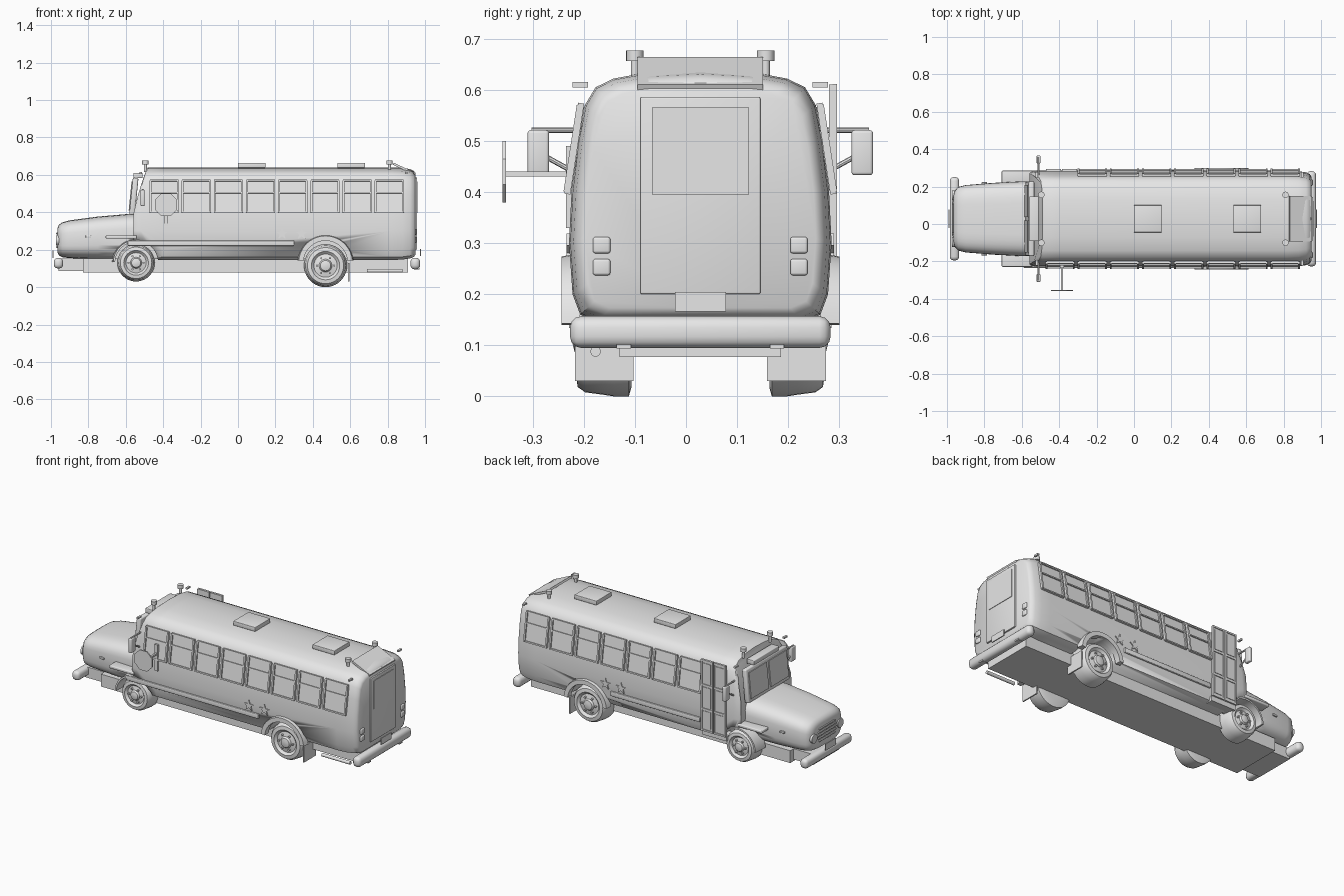
import bpy, bmesh, math
from mathutils import Vector, Matrix

cube = bpy.data.objects.get("Cube")
if cube:
    bpy.data.objects.remove(cube, do_unlink=True)

grey = bpy.data.materials.new("plain_grey")
grey.use_nodes = True
grey.diffuse_color = (0.8, 0.8, 0.8, 1)
grey.node_tree.nodes["Principled BSDF"].inputs["Base Color"].default_value = (0.8, 0.8, 0.8, 1)

CENTRE = 0.028  # sideways offset of the bus centre line


def finish(name, bm, smooth=35):
    bmesh.ops.recalc_face_normals(bm, faces=bm.faces)
    bmesh.ops.translate(bm, verts=bm.verts, vec=(0, CENTRE, 0))
    me = bpy.data.meshes.new(name)
    bm.to_mesh(me)
    bm.free()
    me.materials.append(grey)
    me.shade_smooth()
    me.set_sharp_from_angle(angle=math.radians(smooth))
    ob = bpy.data.objects.new(name, me)
    bpy.context.scene.collection.objects.link(ob)
    return ob


def box(name, at, size, rot=(0, 0, 0), bevel=0.0):
    bm = bmesh.new()
    bmesh.ops.create_cube(bm, size=1)
    bmesh.ops.scale(bm, vec=size, verts=bm.verts)
    if bevel:
        bmesh.ops.bevel(bm, geom=bm.edges[:], offset=bevel, segments=3, profile=0.5, affect='EDGES')
    for angle, axis in zip(rot, "XYZ"):
        bmesh.ops.rotate(bm, verts=bm.verts, matrix=Matrix.Rotation(angle, 3, axis))
    bmesh.ops.translate(bm, verts=bm.verts, vec=at)
    return finish(name, bm)


def rod(name, a, b, r, sides=16):
    a, b = Vector(a), Vector(b)
    bm = bmesh.new()
    bmesh.ops.create_cone(bm, cap_ends=True, segments=sides, radius1=r, radius2=r, depth=(b - a).length)
    turn = (b - a).to_track_quat('Z', 'Y').to_matrix()
    bmesh.ops.rotate(bm, verts=bm.verts, matrix=turn)
    bmesh.ops.translate(bm, verts=bm.verts, vec=(a + b) / 2)
    return finish(name, bm)


def loft(name, rings, closed=False, smooth=35):
    """Skin a list of equal rings; cap the ends, or join them when closed."""
    bm = bmesh.new()
    vs = [[bm.verts.new(p) for p in ring] for ring in rings]
    n = len(vs[0])
    for a, b in zip(vs, vs[1:] + ([vs[0]] if closed else [])):
        for i in range(n):
            j = (i + 1) % n
            bm.faces.new((a[i], a[j], b[j], b[i]))
    if not closed:
        bm.faces.new(vs[0])
        bm.faces.new(vs[-1])
    return finish(name, bm, smooth)


def plate(name, outline, y0, y1):
    return loft(name, [[(x, y, z) for x, z in outline] for y in (y0, y1)])


def wheel_ring(x, y, z, r, n=40):
    return [(x + r * math.cos(2 * math.pi * i / n), y, z + r * math.sin(2 * math.pi * i / n)) for i in range(n)]


# Coach body: one half section, mirrored and lofted along the length
HALF = [(.20, .145), (.235, .16), (.25, .2), (.257, .3), (.252, .4), (.24, .5),
        (.226, .57), (.205, .605), (.17, .622), (.1, .635)]
section = [(0, .145)] + HALF + [(0, .64)] + [(-h, z) for h, z in reversed(HALF)]


def body_ring(x, scale, lean):
    ring = []
    for h, z in section:
        back = lean * max(0, (z - .38) / .26) ** 1.3
        ring.append((x + back, h * scale, .38 + (z - .38) * scale))
    return ring


def half_width(z):
    for (h0, z0), (h1, z1) in zip(HALF, HALF[1:]):
        if z0 <= z <= z1:
            return h0 + (h1 - h0) * (z - z0) / (z1 - z0)
    return HALF[0][0]


stations = [(-.56, .95, .07), (-.548, .98, .06), (-.52, 1, .04), (-.4, 1, 0), (.82, 1, 0),
            (.88, .99, 0), (.92, .965, 0), (.94, .93, 0), (.948, .88, 0)]
body = loft("coach_body", [body_ring(*s) for s in stations])


# Bonnet: rounded box sections swelling from the nose to the cowl
def hood_ring(x, half, low, high, n=36):
    ring = []
    for i in range(n):
        c, s = math.cos(2 * math.pi * i / n), math.sin(2 * math.pi * i / n)
        y = half * math.copysign(abs(c) ** .5, c)
        ring.append((x, y, (low + high) / 2 + (high - low) / 2 * math.copysign(abs(s) ** .6, s)))
    return ring


hood = loft("bonnet", [hood_ring(*s) for s in [
    (-.965, .125, .185, .315), (-.958, .15, .17, .333), (-.94, .17, .16, .346), (-.9, .18, .155, .357),
    (-.75, .192, .15, .377), (-.6, .2, .15, .39), (-.53, .2, .15, .395)]])

# Wheel wells cut through body and bonnet
WHEELS = [("front", -.545, .13, .1), ("rear", .468, .115, .115)]
for s in (1, -1):
    for name, x, z, r in WHEELS:
        well = loft("well_cutter", [wheel_ring(x, s * y, z, r + .018) for y in (.11, .3)])
        well.hide_render = True
        well.hide_set(True)
        for ob in (body, hood):
            mod = ob.modifiers.new("well", 'BOOLEAN')
            mod.operation = 'DIFFERENCE'
            mod.solver = 'EXACT'
            mod.object = well


def arch(name, x, z, r_in, r_out, y0, y1, start, end, n=20):
    rings = []
    for i in range(n + 1):
        a = math.radians(start + (end - start) * i / n)
        rings.append([(x + r * math.cos(a), y, z + r * math.sin(a))
                      for r, y in ((r_in, y0), (r_out, y0), (r_out - .006, y1), (r_in, y1))])
    return loft(name, rings)


# Tyres with rim, hub and wheel bolts; wing arches
for s in (1, -1):
    side = "left" if s > 0 else "right"
    for name, x, z, r in WHEELS:
        profile = [(.135, .45), (.135, .85), (.14, 1), (.168, 1), (.19, .97), (.225, .93), (.24, .84),
                   (.243, .66), (.236, .6), (.23, .54), (.236, .3), (.246, .24), (.25, .1)]
        loft(f"{name}_{side}_wheel", [wheel_ring(x, s * y, z, r * k) for y, k in profile], smooth=28)
        for i in range(6):
            a = math.radians(60 * i)
            bx, bz = x + .4 * r * math.cos(a), z + .4 * r * math.sin(a)
            rod(f"{name}_{side}_bolt", (bx, s * .23, bz), (bx, s * .245, bz), .006, 6)
    arch(f"rear_{side}_arch", .468, .13, .118, .15, s * .235, s * .272, 5, 175)
    arch(f"front_{side}_wing", -.545, .13, .112, .128, s * .17, s * .257, 65, 178)
    box(f"front_{side}_wing_plate", (-.625, s * .222, .268), (.165, .07, .018), bevel=.005)
    box(f"rear_{side}_mud_flap", (.592, s * .188, .08), (.008, .115, .1))
    box(f"{side}_rub_rail", (-.145 if s < 0 else .005, s * .256, .235), (.89 if s < 0 else .6, .014, .028), bevel=.004)
for name, x, z, r in WHEELS:
    rod(f"{name}_axle", (x, -.18, z), (x, .18, z), .022)

# Chassis, bumpers and exhaust
box("chassis", (.04, 0, .115), (1.74, .316, .075))
box("front_chassis_rail", (-.89, 0, .12), (.14, .25, .065))
box("front_bumper", (-.96, 0, .128), (.05, .445, .056), bevel=.02)
box("rear_bumper", (.948, 0, .126), (.052, .51, .062), bevel=.022)
rod("exhaust_pipe", (.69, -.205, .088), (.88, -.205, .088), .01)
box("front_number_plate", (-.99, 0, .175), (.006, .1, .04))
box("rear_number_plate", (.975, 0, .185), (.006, .1, .038))
for y in (-.15, .15):
    box("bumper_bracket", (.955, y, .098), (.03, .028, .008))

# Side windows: frame bars, mid bar and a thin pane, leaning with the wall
LOW, HIGH = .4, .57
lean = math.atan2(half_width(LOW) - half_width(HIGH), HIGH - LOW)
for s in (1, -1):
    side = "left" if s > 0 else "right"
    for i in range(8):
        x = -.395 + i * .172
        if s > 0 and i == 0:
            continue
        y = half_width((LOW + HIGH) / 2)
        tilt = (s * lean, 0, 0)

        def on_wall(z, out):
            return s * (y - (z - .485) * math.tan(lean) + out)
        box(f"{side}_window_pane", (x, on_wall(.485, .001), .485), (.14, .007, .165), tilt)
        for z in (LOW, .505, HIGH):
            box(f"{side}_window_bar", (x, on_wall(z, .005), z), (.152, .012, .008), tilt)
        for dx in (-.073, .073):
            box(f"{side}_window_post", (x + dx, on_wall(.485, .006), .485), (.01, .014, .172), tilt)

# Folding entrance door with two leaves of panes
for x in (-.43, -.345):
    box("door_leaf", (x, .257, .395), (.08, .01, .43))
    for z, tall in ((.53, .12), (.385, .12), (.25, .1)):
        box("door_pane", (x, .263, z), (.052, .004, tall))
    for dx in (-.036, .036):
        box("door_stile", (x + dx, .263, .395), (.008, .008, .43))
    for z in (.183, .312, .458, .606):
        box("door_rail", (x, .263, z), (.08, .008, .01))
box("door_step", (-.388, .22, .165), (.165, .07, .03))

# Windscreen frame, split panes and visor
screen = (0, .1, 0)
box("windscreen_frame", (-.557, 0, .485), (.03, .4, .2), screen, .008)
for y in (-.095, .095):
    box("windscreen_pane", (-.574, y, .487), (.006, .17, .155), screen)
box("visor", (-.535, 0, .597), (.05, .24, .028), bevel=.004)

# Grille, headlamps and bonnet details
for i in range(5):
    box("grille_bar", (-.967, 0, .215 + .018 * i), (.01, .19 - .02 * abs(i - 2), .009), bevel=.003)
for y in (-.125, .125):
    rod("headlamp", (-.972, y, .25), (-.94, y, .25), .027, 24)
for y in (-.19, .19):
    box("bonnet_latch", (-.8, y, .27), (.03, .012, .012), bevel=.003)

# Rear emergency door, tail lamps and sloping rear sign
box("emergency_door", (.95, 0, .393), (.014, .235, .385), bevel=.003)
box("emergency_door_pane", (.958, 0, .48), (.004, .19, .17))
for y in (-.193, .193):
    for z in (.253, .296):
        box("tail_lamp", (.948, y, z), (.016, .034, .032), bevel=.005)
box("rear_sign", (.89, 0, .632), (.13, .245, .012), (0, .43, 0))

# Roof hatches and warning beacons
for x in (.073, .605):
    box("roof_hatch", (x, 0, .651), (.148, .146, .026), bevel=.003)
for x in (-.495, .81):
    for y in (-.128, .128):
        rod("beacon_base", (x, y, .615), (x, y, .66), .008)
        rod("beacon", (x, y, .656), (x, y, .677), .017, 20)

# Wing mirrors on arms
for s in (1, -1):
    side = "left" if s > 0 else "right"
    box(f"{side}_mirror", (-.51, s * .317, .477), (.022, .042, .088), bevel=.006)
    rod(f"{side}_mirror_arm", (-.51, s * .235, .521), (-.51, s * .33, .521), .005, 8)
    rod(f"{side}_mirror_strut", (-.51, s * .24, .435), (-.51, s * .3, .468), .005, 8)
    for x in (-.52, .9):
        box(f"{side}_marker_lamp", (x, s * .235, .61), (.012, .03, .01))

# Octagonal sign on its swing arm
eight = [(-.385 + .065 * math.cos(math.pi * (i + .5) / 4), .44 + .065 * math.sin(math.pi * (i + .5) / 4))
         for i in range(8)]
plate("octagon_sign", eight, -.387, -.38)
box("sign_arm", (-.385, -.318, .435), (.012, .13, .01))
box("sign_bracket", (-.385, -.257, .41), (.02, .012, .16))

# Little star-shaped figures on the flanks
for s in (1, -1):
    for x in (.235, .34):
        star = []
        for i in range(10):
            r = .034 if i % 2 == 0 else .014
            a = math.pi * (.5 + i / 5)
            star.append((x + r * math.cos(a), .285 + r * math.sin(a)))
        plate("star_figure", star, s * .25, s * .262)
